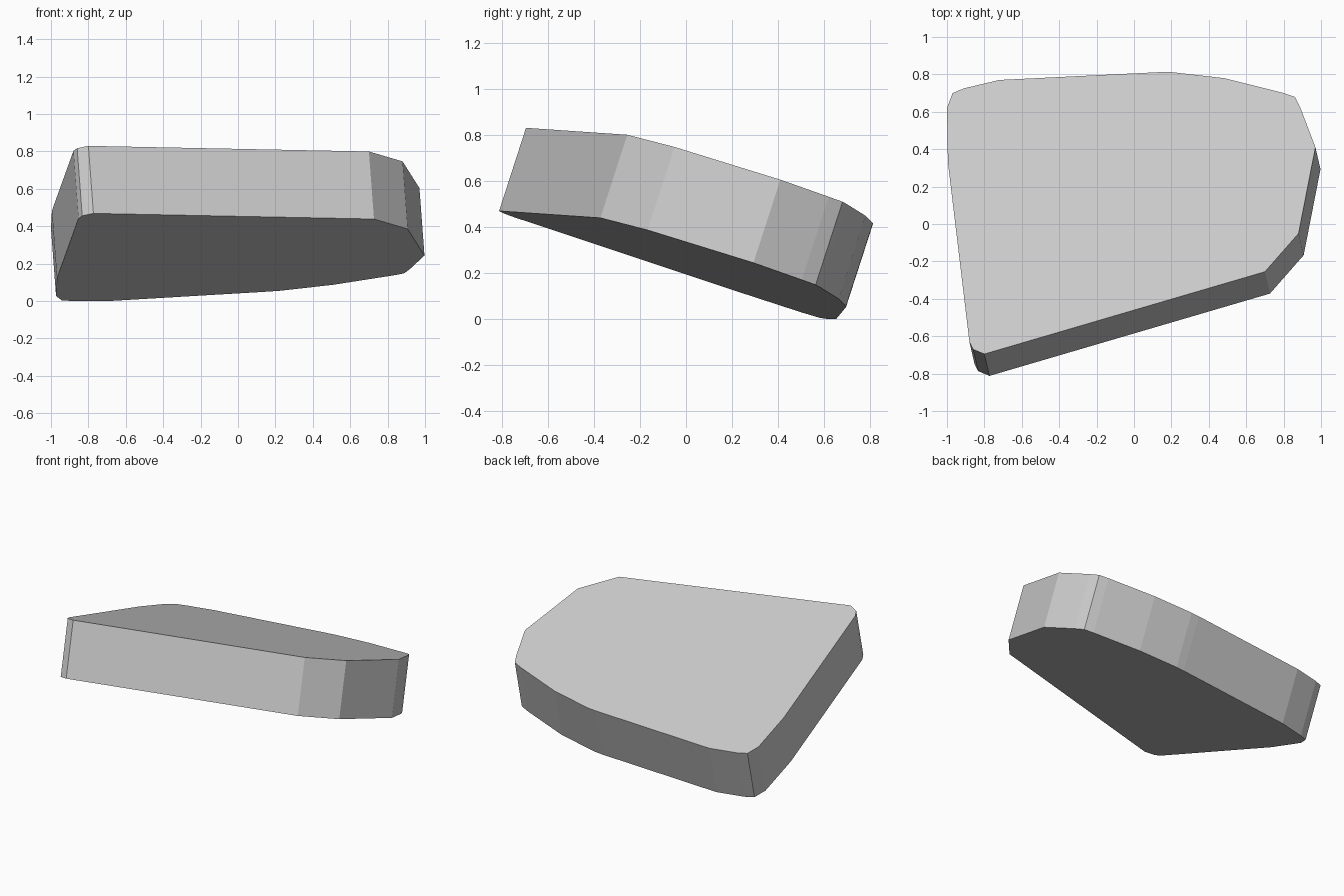
import bpy
import bmesh
from mathutils import Vector

cube = bpy.data.objects.get("Cube")
if cube:
    bpy.data.objects.remove(cube, do_unlink=True)

# Plain grey stone
grey = bpy.data.materials.new("light_grey")
grey.use_nodes = True
colour = (0.6, 0.6, 0.6, 1)
grey.diffuse_color = colour
grey.node_tree.nodes["Principled BSDF"].inputs["Base Color"].default_value = colour

# Outline of the upper face in plan, counter-clockwise from the front corner
outline = [(-0.80, -0.695), (0.70, -0.255), (0.88, -0.05), (0.97, 0.41),
           (0.89, 0.62), (0.86, 0.68), (0.80, 0.70), (0.48, 0.78),
           (0.20, 0.812), (0.14, 0.812), (-0.72, 0.77), (-0.91, 0.725),
           (-0.97, 0.70), (-1.0, 0.62), (-0.995, 0.33), (-0.88, -0.63),
           (-0.86, -0.67)]

# The slab is tilted: the upper face lies on a sloping plane
SLOPE_X, SLOPE_Y = 0.075, -0.324
normal = Vector((-SLOPE_X, -SLOPE_Y, 1))


def on_plane(x, y):
    return Vector((x, y, 0.83 + SLOPE_X * (x + 0.8) + SLOPE_Y * (y + 0.695)))


# Extrude the upper face straight down along its normal
bm = bmesh.new()
top = bm.faces.new([bm.verts.new(on_plane(x, y)) for x, y in outline])
result = bmesh.ops.extrude_face_region(bm, geom=[top], use_keep_orig=True)
lower = [v for v in result["geom"] if isinstance(v, bmesh.types.BMVert)]
bmesh.ops.translate(bm, verts=lower, vec=normal * -0.361)
bmesh.ops.recalc_face_normals(bm, faces=bm.faces)

# Stand the slab on the ground
lowest = min(v.co.z for v in bm.verts)
bmesh.ops.translate(bm, verts=bm.verts, vec=(0, 0, -lowest))

mesh = bpy.data.meshes.new("stone_slab")
bm.to_mesh(mesh)
bm.free()
mesh.materials.append(grey)
slab = bpy.data.objects.new("stone_slab", mesh)
bpy.context.collection.objects.link(slab)
